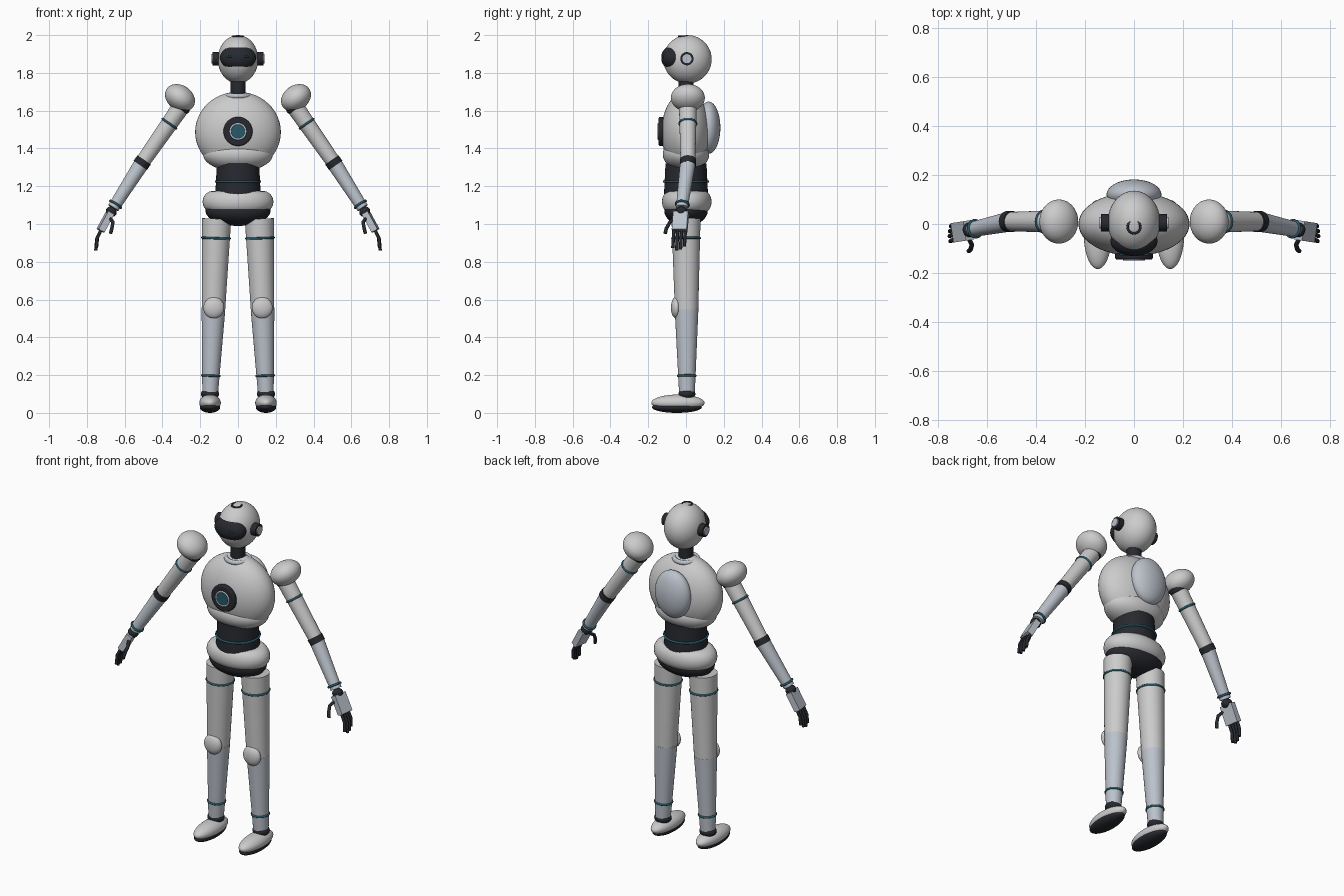
import bpy, math
from mathutils import Vector

if "Cube" in bpy.data.objects:
    bpy.data.objects.remove(bpy.data.objects["Cube"])


def material(name, rgb):
    m = bpy.data.materials.new(name)
    m.diffuse_color = (*rgb, 1)
    m.use_nodes = True
    m.node_tree.nodes["Principled BSDF"].inputs["Base Color"].default_value = m.diffuse_color
    return m


WHITE = material("white_shell", (0.85, 0.86, 0.87))
GREY = material("grey_shell", (0.50, 0.54, 0.60))
DARK = material("dark_joint", (0.02, 0.022, 0.028))
TEAL = material("teal_trim", (0.02, 0.10, 0.14))


def finish(name, mat, scale=(1, 1, 1), axis=None, smooth=True):
    o = bpy.context.object
    o.name = name
    o.scale = scale
    if axis is not None:
        o.rotation_mode = 'QUATERNION'
        o.rotation_quaternion = Vector(axis).to_track_quat('Z', 'Y')
    o.data.materials.append(mat)
    if smooth:
        bpy.ops.object.shade_smooth_by_angle(angle=math.radians(40))
    return o


def ball(name, loc, radii, mat, axis=None):
    bpy.ops.mesh.primitive_uv_sphere_add(segments=48, ring_count=24, location=loc)
    return finish(name, mat, radii, axis)


def rod(name, a, b, r0, r1, mat, scale=(1, 1, 1)):
    a, b = Vector(a), Vector(b)
    bpy.ops.mesh.primitive_cone_add(vertices=40, radius1=r0, radius2=r1,
                                    depth=(b - a).length, location=(a + b) / 2)
    return finish(name, mat, scale, b - a)


def ring(name, loc, axis, major, minor, mat, scale=(1, 1, 1)):
    bpy.ops.mesh.primitive_torus_add(major_segments=48, minor_segments=16,
                                     major_radius=major, minor_radius=minor, location=loc)
    return finish(name, mat, scale, axis)


def tube(name, pts, r, mat):
    c = bpy.data.curves.new(name, 'CURVE')
    c.dimensions = '3D'
    c.bevel_depth = r
    c.bevel_resolution = 3
    c.use_fill_caps = True
    s = c.splines.new('POLY')
    s.points.add(len(pts) - 1)
    for p, q in zip(s.points, pts):
        p.co = (*q, 1)
    o = bpy.data.objects.new(name, c)
    c.materials.append(mat)
    bpy.context.collection.objects.link(o)


UP = None

# Head
ball("head", (0, 0.008, 1.872), (0.107, 0.128, 0.128), WHITE)
ball("visor", (0, -0.07, 1.88), (0.096, 0.061, 0.066), DARK)
ring("crown_ring", (0, -0.012, 1.994), UP, 0.026, 0.005, DARK)
rod("neck", (0, 0, 1.67), (0, 0, 1.77), 0.041, 0.041, DARK)

# Torso
ball("chest", (0, 0, 1.487), (0.227, 0.13, 0.213), WHITE)
ball("lower_chest", (0, 0, 1.37), (0.185, 0.123, 0.092), WHITE)
ring("collar", (0, 0, 1.677), UP, 0.062, 0.013, GREY)
ball("back_pack", (0, 0.12, 1.51), (0.112, 0.062, 0.138), GREY)
core = rod("chest_core", (0, -0.09, 1.49), (0, -0.145, 1.49), 0.077, 0.077, DARK)
bev = core.modifiers.new("edge", 'BEVEL')
bev.width, bev.segments = 0.008, 3
ring("core_ring", (0, -0.145, 1.49), (0, -1, 0), 0.041, 0.005, GREY)
rod("core_light", (0, -0.14, 1.49), (0, -0.149, 1.49), 0.037, 0.037, TEAL)

# Waist and pelvis
rod("waist", (0, 0, 1.12), (0, 0, 1.32), 0.122, 0.112, DARK, (1, 0.97, 1))
ring("waist_ring", (0, 0, 1.225), UP, 0.117, 0.006, TEAL)
ring("hip_ring", (0, 0.004, 1.118), UP, 0.13, 0.058, WHITE, (1, 0.70, 1))
ball("pelvis", (0, 0, 1.07), (0.172, 0.115, 0.08), DARK)

for s, side in ((1, "left"), (-1, "right")):
    def P(x, y, z):
        return Vector((s * x, y, z))

    # Ears and eyes
    rod(side + "_ear", P(0.09, 0.005, 1.875), P(0.134, 0.005, 1.875), 0.035, 0.035, DARK)
    rod(side + "_ear_cap", P(0.12, 0.005, 1.875), P(0.141, 0.005, 1.875), 0.024, 0.024, GREY)
    ball(side + "_eye", P(0.042, -0.124, 1.885), (0.018, 0.005, 0.004), TEAL)

    # Leg
    hip, knee, ankle = P(0.113, 0, 1.028), P(0.130, 0.003, 0.545), P(0.147, 0.005, 0.11)
    rod(side + "_thigh", hip, knee, 0.077, 0.062, WHITE)
    rod(side + "_shin", knee, ankle, 0.0625, 0.042, GREY)
    ring(side + "_thigh_ring", hip.lerp(knee, 0.213), knee - hip, 0.073, 0.006, TEAL)
    ring(side + "_shin_ring", knee.lerp(ankle, 0.80), ankle - knee, 0.046, 0.006, TEAL)
    ball(side + "_knee_cap", P(0.128, -0.052, 0.557), (0.055, 0.028, 0.057), WHITE)
    ball(side + "_ankle", P(0.148, 0.005, 0.10), (0.048, 0.045, 0.03), DARK)
    ball(side + "_foot", P(0.148, -0.043, 0.053), (0.057, 0.141, 0.044), WHITE)
    ball(side + "_sole", P(0.148, -0.048, 0.03), (0.054, 0.132, 0.03), DARK)

    # Arm
    top, elbow, wrist = P(0.302, 0.01, 1.62), P(0.507, 0.01, 1.325), P(0.66, -0.022, 1.085)
    upper, lower = elbow - top, wrist - elbow
    ball(side + "_shoulder", P(0.307, 0.01, 1.668), (0.09, 0.085, 0.066), WHITE, upper)
    ball(side + "_shoulder_joint", P(0.300, 0.01, 1.622), (0.05, 0.05, 0.045), DARK, upper)
    rod(side + "_upper_arm", top, elbow, 0.047, 0.039, WHITE)
    ring(side + "_upper_arm_ring", top.lerp(elbow, 0.30), upper, 0.044, 0.006, TEAL)
    rod(side + "_elbow", elbow - upper * 0.05, elbow + upper * 0.05, 0.043, 0.043, DARK)
    rod(side + "_forearm", elbow, wrist, 0.041, 0.031, GREY)
    ring(side + "_forearm_ring", elbow.lerp(wrist, 0.92), lower, 0.034, 0.006, TEAL)
    ball(side + "_wrist", P(0.671, -0.024, 1.065), (0.03, 0.03, 0.026), DARK, lower)

    # Hand
    a, b = P(0.676, -0.026, 1.06), P(0.728, -0.034, 0.965)
    bpy.ops.mesh.primitive_cube_add(size=1, location=(a + b) / 2)
    finish(side + "_palm", GREY, (0.08, 0.036, (b - a).length), b - a, smooth=False)
    for i, length in enumerate((0.88, 1.0, 0.95, 0.8)):
        y = -0.064 + 0.0205 * i
        tube(side + "_finger", [P(0.722, y, 0.975), P(0.728 + 0.02 * length, y - 0.003, 0.97 - 0.05 * length),
                                P(0.728 + 0.025 * length, y - 0.006, 0.97 - 0.11 * length)], 0.0088, DARK)
    tube(side + "_thumb", [P(0.68, -0.05, 1.035), P(0.662, -0.085, 1.01),
                           P(0.668, -0.105, 0.975), P(0.675, -0.11, 0.95)], 0.0095, DARK)
